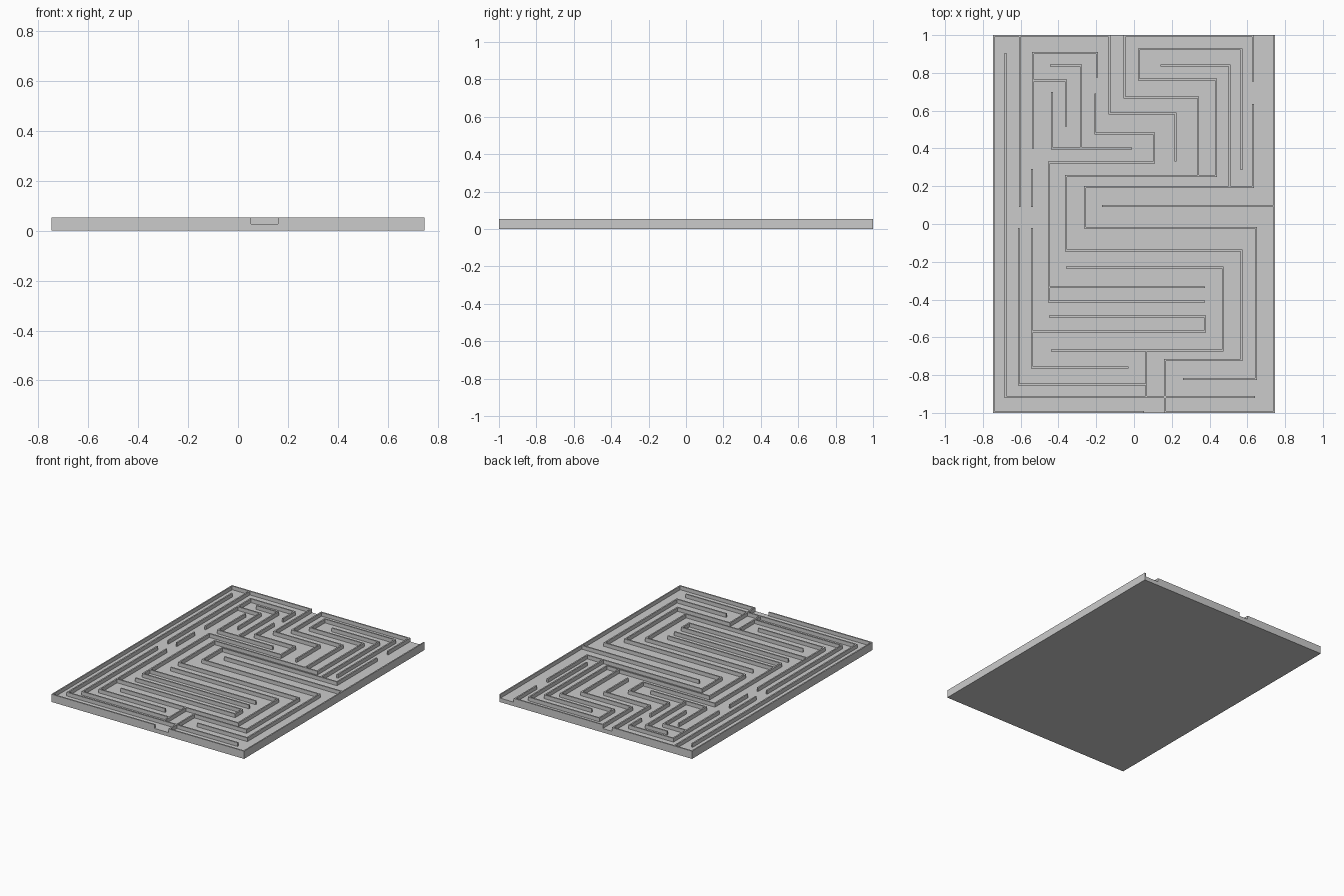
import bpy, bmesh
from mathutils import Vector

if "Cube" in bpy.data.objects:
    bpy.data.objects.remove(bpy.data.objects["Cube"])

FLOOR, TOP, HALF = 0.028, 0.054, 0.005   # floor height, wall top, half wall thickness


def prism(bm, outline, z0, z1):
    """Extrude a flat outline from z0 to z1."""
    face = bm.faces.new([bm.verts.new((x, y, z0)) for x, y in outline])
    ext = bmesh.ops.extrude_face_region(bm, geom=[face])["geom"]
    bmesh.ops.translate(bm, verts=[v for v in ext if isinstance(v, bmesh.types.BMVert)],
                        vec=(0, 0, z1 - z0))


def finish(name, bm):
    bmesh.ops.recalc_face_normals(bm, faces=bm.faces)
    mesh = bpy.data.meshes.new(name)
    bm.to_mesh(mesh)
    bm.free()
    obj = bpy.data.objects.new(name, mesh)
    bpy.context.collection.objects.link(obj)
    return obj


def plate(name, outline, z0, z1):
    bm = bmesh.new()
    prism(bm, outline, z0, z1)
    return finish(name, bm)


def wall_outline(axis, x, y, *stops):
    """Mitred ribbon along a right-angled path; stops alternate between axes."""
    pts = [Vector((x, y))]
    a = "xy".index(axis)
    for s in stops:
        p = pts[-1].copy()
        p[a] = s
        pts.append(p)
        a = 1 - a
    norms = [Vector((-(q - p).y, (q - p).x)).normalized() for p, q in zip(pts, pts[1:])]
    offs = [norms[0]] + [m + n for m, n in zip(norms, norms[1:])] + [norms[-1]]
    return ([p + o * HALF for p, o in zip(pts, offs)]
            + [p - o * HALF for p, o in reversed(list(zip(pts, offs)))])


def walls(name, paths):
    bm = bmesh.new()
    for path in paths:
        prism(bm, wall_outline(*path), FLOOR, TOP)
    return finish(name, bm)


# Tray: slab hollowed out to leave a thin rim with one front and two back openings
tray = plate("tray", [(-.747, -1), (.747, -1), (.747, 1), (-.747, 1)], 0, TOP)
L, B = 0.738, 0.99
cutter = plate("tray_cutter", [
    (-L, -B), (.052, -B), (.052, -1.1), (.161, -1.1), (.161, -B), (L, -B),
    (L, 1.1), (.635, 1.1), (.635, B), (-.055, B), (-.055, 1.1),
    (-.125, 1.1), (-.125, B), (-L, B)], FLOOR, 0.2)
cutter.hide_render = True
mod = tray.modifiers.new("hollow", "BOOLEAN")
mod.operation, mod.solver, mod.object = "DIFFERENCE", "EXACT", cutter
bpy.context.view_layer.objects.active = tray
bpy.ops.object.modifier_apply(modifier=mod.name)
bpy.data.objects.remove(cutter)

# Maze walls: first run direction, start x, start y, then each turning coordinate
walls("left_walls", [
    ("y", -.68, .905, -.915, .64),
    ("y", -.605, B, .09),
    ("y", -.54, .29, .09),
    ("y", -.61, -.02, -.85, .065),
    ("y", -.54, -.02, -.76, -.03),
])
walls("upper_left_walls", [
    ("y", -.535, .4, .905, -.195, .775),
    ("x", -.535, .76, -.36, .515),
    ("x", -.445, .84, -.28, .4),
    ("y", -.435, .7, .4, -.01),
    ("y", -.205, .69, .48, .105, .325, -.45, -.41, .375),
    ("y", -.13, 1, .585, .22, .33),
])
walls("upper_right_walls", [
    ("y", -.05, 1, .67, .34, .255),
    ("x", .14, .84, .505, .195),
    ("y", .63, 1, .755),
    ("x", -.17, .095, .74),
])
walls("long_winding_walls", [
    ("y", .57, .285, .925, .025, .765, .435, .255, -.36, -.14, .57, -.72, .165, -1),
    ("y", .63, .635, .195, -.26, -.02, .645, -.82, .26),
])
walls("lower_walls", [
    ("x", -.45, -.335, .375),
    ("x", -.54, -.57, .375, -.49, -.45),
    ("x", -.36, -.23, .47, -.67, -.44),
    ("y", .065, -.67, -.915),
])
